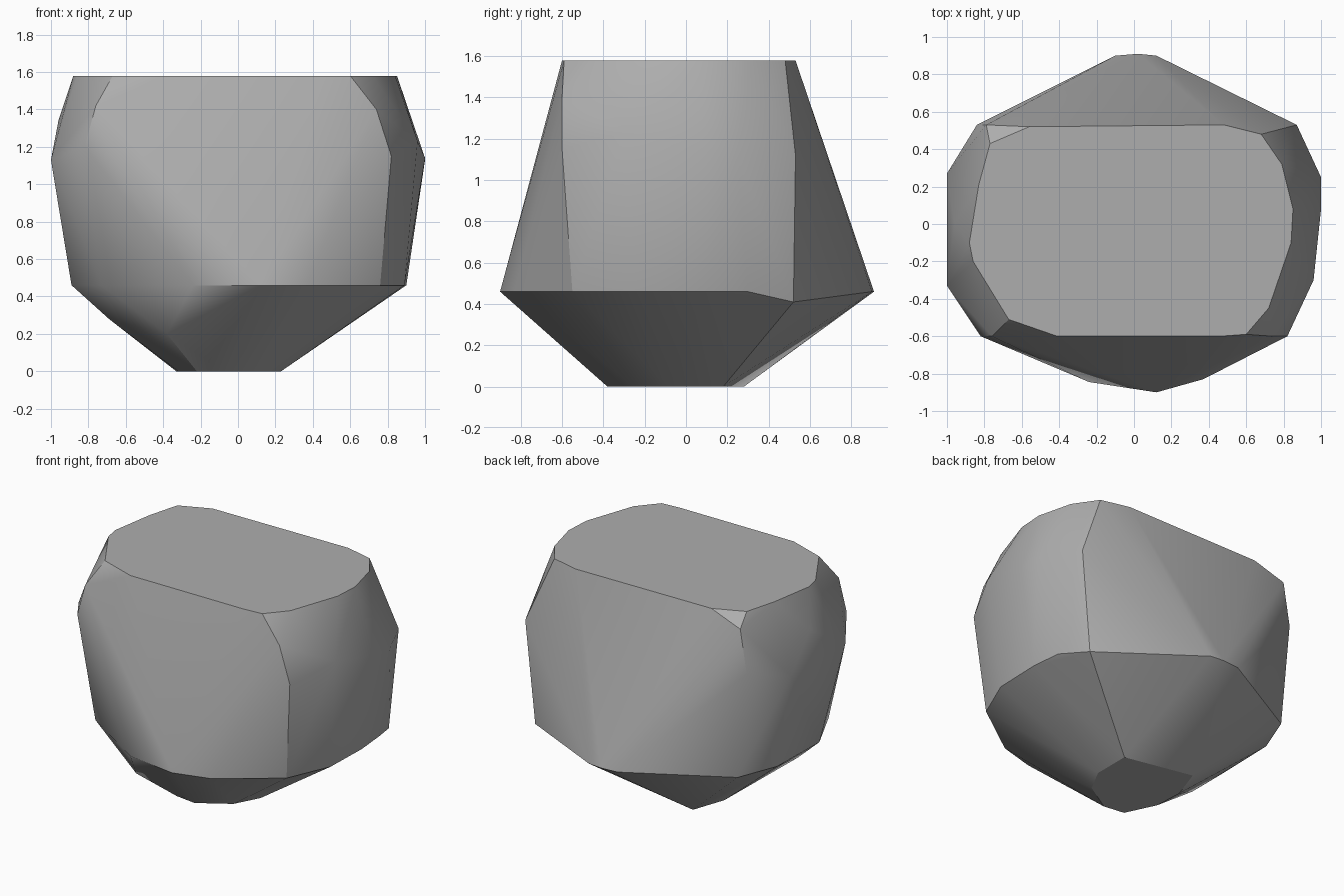
import bpy
import bmesh
import math

cube = bpy.data.objects.get("Cube")
if cube:
    bpy.data.objects.remove(cube, do_unlink=True)

# Single stone colour
stone = bpy.data.materials.new("grey stone")
stone.use_nodes = True
colour = (0.42, 0.42, 0.42, 1.0)
stone.diffuse_color = colour
shader = stone.node_tree.nodes["Principled BSDF"]
shader.inputs["Base Color"].default_value = colour
shader.inputs["Roughness"].default_value = 0.8

# Flat horizontal outlines
top_height = 1.58
top_outline = [
    (-.77, .43), (-.56, .52), (.48, .53), (.68, .48), (.79, .32),
    (.85, .08), (.84, -.10), (.72, -.45), (.60, -.59), (.46, -.60),
    (-.41, -.60), (-.67, -.51), (-.86, -.20), (-.88, -.10), (-.83, .21),
]
waist_height = 0.46
waist_outline = [
    (.90, .08), (.89, -.25), (.76, -.55), (.37, -.83), (.12, -.90),
    (-.24, -.845), (-.73, -.53), (-.89, -.20), (-.88, .25),
    (-.77, .53), (-.10, .90), (.02, .91), (.12, .90), (.88, .30),
]
base_outline = [
    (.23, .18), (-.25, .28), (-.33, .05), (-.32, -.15),
    (-.22, -.36), (-.07, -.38), (.14, -.25), (.23, -.08),
]

# Chipped corners that sit between the outlines
corners = [
    (1.0, .25, 1.13), (1.0, .08, 1.14), (.96, -.30, 1.23),
    (.82, -.60, 1.15), (.74, -.60, 1.40), (.87, .53, 1.12),
    (-1.0, .27, 1.13), (-1.0, -.33, 1.13), (-.96, .0, 1.34),
    (-.82, -.60, 1.20), (-.76, -.60, 1.42), (-.84, .53, 1.20),
    (-.79, .53, 1.50), (.80, .52, .41),
    (-.38, -.58, .20), (-.69, -.25, .28),
]


def ring(outline, height):
    return [(x, y, height) for x, y in outline]


points = ring(top_outline, top_height) + ring(waist_outline, waist_height)
points += ring(base_outline, 0) + corners

# Wrap the corners in one faceted stone
bm = bmesh.new()
for point in points:
    bm.verts.new(point)
hull = bmesh.ops.convex_hull(bm, input=bm.verts[:], use_existing_faces=False)
loose = [v for v in bm.verts if not v.link_faces]
bmesh.ops.delete(bm, geom=loose, context='VERTS')
bmesh.ops.dissolve_limit(bm, angle_limit=math.radians(0.5),
                         verts=bm.verts[:], edges=bm.edges[:])
bmesh.ops.recalc_face_normals(bm, faces=bm.faces[:])

mesh = bpy.data.meshes.new("rock")
bm.to_mesh(mesh)
bm.free()
mesh.materials.append(stone)
rock = bpy.data.objects.new("rock", mesh)
bpy.context.collection.objects.link(rock)

# Soft shading inside the facets, crisp breaks between them
bpy.ops.object.select_all(action='DESELECT')
rock.select_set(True)
bpy.context.view_layer.objects.active = rock
bpy.ops.object.shade_smooth_by_angle(angle=math.radians(30))
